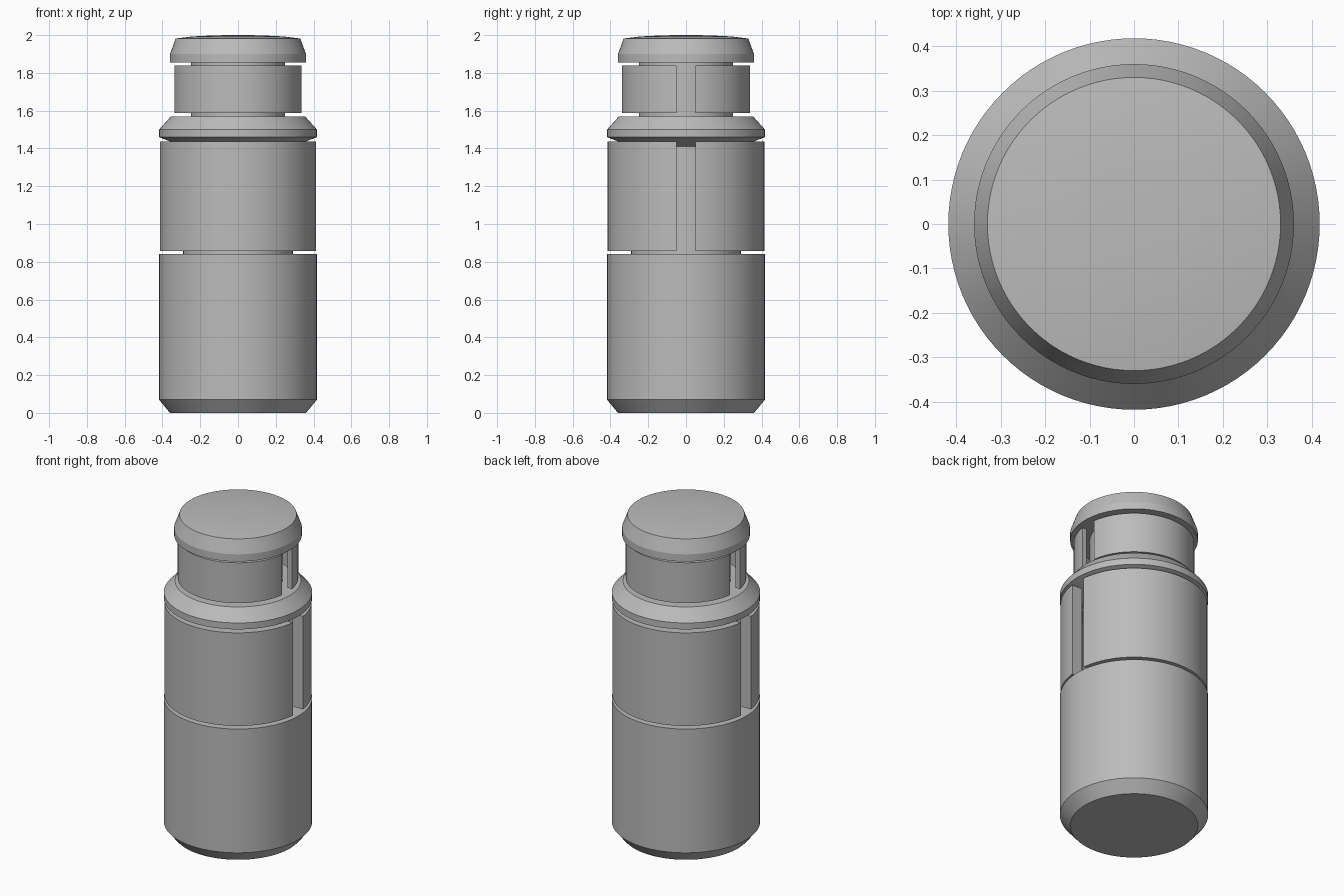
import bpy, bmesh
from math import asin, cos, sin, pi, radians

if "Cube" in bpy.data.objects:
    bpy.data.objects.remove(bpy.data.objects["Cube"], do_unlink=True)

SEGMENTS = 96
SLOT = 0.05  # half width of the slots between the sleeve halves

grey = bpy.data.materials.new("plain grey")
grey.use_nodes = True
grey.diffuse_color = (0.5, 0.5, 0.5, 1)
grey.node_tree.nodes["Principled BSDF"].inputs["Base Color"].default_value = grey.diffuse_color


def finish(name, bm):
    """Turn a bmesh into a smooth-shaded object with sharp rims."""
    bmesh.ops.recalc_face_normals(bm, faces=bm.faces)
    mesh = bpy.data.meshes.new(name)
    bm.to_mesh(mesh)
    bm.free()
    mesh.materials.append(grey)
    obj = bpy.data.objects.new(name, mesh)
    bpy.context.collection.objects.link(obj)
    bpy.ops.object.select_all(action="DESELECT")
    obj.select_set(True)
    bpy.context.view_layer.objects.active = obj
    bpy.ops.object.shade_smooth_by_angle(angle=radians(20))
    return obj


def lathe(name, profile):
    """Revolve (radius, height) points about z."""
    bm = bmesh.new()
    verts = [bm.verts.new((r, 0, z)) for r, z in profile]
    edges = [bm.edges.new(pair) for pair in zip(verts, verts[1:])]
    bmesh.ops.spin(bm, geom=verts + edges, cent=(0, 0, 0), axis=(0, 0, 1),
                   angle=2 * pi, steps=SEGMENTS)
    bmesh.ops.remove_doubles(bm, verts=bm.verts, dist=1e-5)
    return finish(name, bm)


def half_sleeve(name, inner, outer, bottom, top, turn):
    """Half tube whose straight ends leave a parallel slot."""
    bm = bmesh.new()
    steps = SEGMENTS // 2
    sections = []
    for i in range(steps + 1):
        ring = []
        for r, z in ((inner, bottom), (outer, bottom), (outer, top), (inner, top)):
            start = asin(SLOT / r)
            a = start + (pi - 2 * start) * i / steps
            ring.append(bm.verts.new((r * cos(a), r * sin(a), z)))
        sections.append(ring)
    for a, b in zip(sections, sections[1:]):
        for k in range(4):
            n = (k + 1) % 4
            bm.faces.new((a[k], a[n], b[n], b[k]))
    bm.faces.new(sections[0])
    bm.faces.new(sections[-1])
    finish(name, bm).rotation_euler.z = turn


# Solid body: chamfered base, lower neck, flange, upper neck and domed cap
lathe("body", [
    (0, 0), (0.36, 0), (0.418, 0.07), (0.418, 0.84), (0.29, 0.84),
    (0.29, 1.41), (0.418, 1.46), (0.418, 1.5), (0.355, 1.57), (0.25, 1.57),
    (0.25, 1.855), (0.36, 1.855), (0.36, 1.9), (0.33, 1.982),
    (0.24, 1.993), (0.12, 1.999), (0, 2)])

# Split sleeves around the two necks
for side, turn in (("front", pi), ("back", 0)):
    half_sleeve(f"lower_sleeve_{side}", 0.345, 0.415, 0.858, 1.437, turn)
    half_sleeve(f"upper_sleeve_{side}", 0.31, 0.34, 1.587, 1.838, turn)
